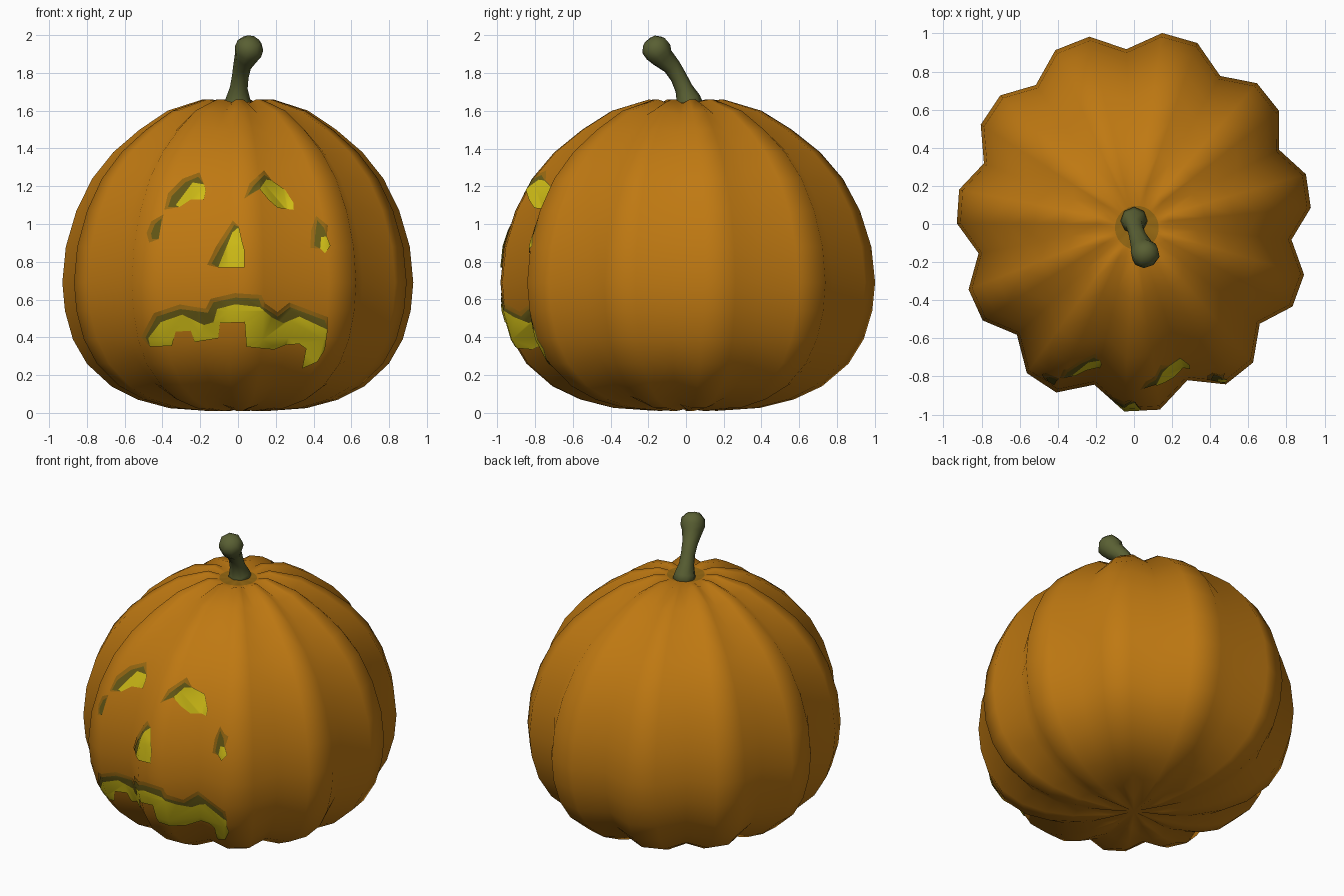
import bpy, bmesh, math
from mathutils import Vector

if "Cube" in bpy.data.objects:
    bpy.data.objects.remove(bpy.data.objects["Cube"])


def material(name, rgb):
    m = bpy.data.materials.new(name)
    m.diffuse_color = (*rgb, 1)
    m.use_nodes = True
    m.node_tree.nodes["Principled BSDF"].inputs["Base Color"].default_value = m.diffuse_color
    return m


ORANGE = material("pumpkin orange", (0.52, 0.19, 0.006))
RIM = material("brown rim", (0.31, 0.14, 0.006))
OLIVE = material("dark olive", (0.13, 0.10, 0.008))
YELLOW = material("glow yellow", (0.62, 0.50, 0.008))
GREEN = material("stem green", (0.10, 0.115, 0.033))


def add_object(name, bm, *mats):
    bmesh.ops.recalc_face_normals(bm, faces=bm.faces)
    me = bpy.data.meshes.new(name)
    for f in bm.faces:
        f.smooth = True
    bm.to_mesh(me)
    bm.free()
    for m in mats:
        me.materials.append(m)
    ob = bpy.data.objects.new(name, me)
    bpy.context.collection.objects.link(ob)
    return ob


def loft(bm, rings, start, end):
    """Skin a list of point rings and close both ends to a point."""
    vr = [[bm.verts.new(p) for p in r] for r in rings]
    n = len(vr[0])
    a, b = bm.verts.new(start), bm.verts.new(end)
    for i in range(n):
        j = (i + 1) % n
        for lo, hi in zip(vr, vr[1:]):
            bm.faces.new((lo[i], lo[j], hi[j], hi[i]))
        bm.faces.new((a, vr[0][j], vr[0][i]))
        bm.faces.new((b, vr[-1][i], vr[-1][j]))


# ---- body: 11 lobes, three segments each
LOBES = 11
MID = 0.75
PROFILE = [(0.17, 0.01), (0.39, 0.025), (0.57, 0.07), (0.72, 0.14), (0.86, 0.26),
           (0.94, 0.39), (0.985, 0.54), (1.0, 0.69), (0.98, 0.88), (0.92, 1.07),
           (0.83, 1.24), (0.71, 1.38), (0.56, 1.5), (0.40, 1.6), (0.2, 1.66)]


def body_ring(scale, z):
    pts = []
    for k in range(LOBES * 3):
        t = math.radians(92.5) + 2 * math.pi * k / (LOBES * 3)
        r = 0.965 + 0.015 * math.sin(t) - 0.035 * math.cos(2 * t)
        zz = z
        if k % 3 == 0:                      # valley between lobes
            r *= 0.895 + 0.01 * math.sin(t)
            zz = MID + (z - MID) * 0.975
        pts.append((r * scale * math.cos(t), r * scale * math.sin(t), zz))
    return pts


def build_body():
    bm = bmesh.new()
    rings = [body_ring(*p) for p in PROFILE]
    collar = [(0.015 + 0.115 * math.cos(t), -0.02 + 0.115 * math.sin(t), 1.645)
              for t in (math.radians(92.5) + 2 * math.pi * k / 33 for k in range(33))]
    loft(bm, rings + [collar], (0, 0, 0.02), (0, 0, 1.635))
    bmesh.ops.triangulate(bm, faces=bm.faces)
    for f in bm.faces:                      # brown patch round the stem
        c = f.calc_center_median()
        f.material_index = int(c.z > 1 and c.xy.length < 0.115)
    return bm


body = add_object("pumpkin_body", build_body(), ORANGE, RIM)

# ---- stem: bent tube with a knob at the end
STEM = [((0.0, 0.02, 1.61), 0.08), ((0.0, 0.012, 1.665), 0.064), ((0.004, -0.012, 1.72), 0.047),
        ((0.012, -0.04, 1.78), 0.044), ((0.022, -0.075, 1.835), 0.048),
        ((0.042, -0.125, 1.882), 0.062), ((0.053, -0.146, 1.912), 0.075),
        ((0.066, -0.172, 1.946), 0.073), ((0.076, -0.19, 1.97), 0.045)]
path = [Vector(p) for p, r in STEM]
rings = []
for i, (p, r) in enumerate(STEM):
    d = (path[min(i + 1, len(path) - 1)] - path[max(i - 1, 0)]).normalized()
    u = Vector((0, 1, 0)).cross(d).normalized()
    v = d.cross(u)
    rings.append([path[i] + r * (u * math.cos(a) + v * math.sin(a))
                  for a in (2 * math.pi * k / 8 for k in range(8))])
bm = bmesh.new()
loft(bm, rings, path[0], (0.079, -0.196, 1.978))
add_object("stem", bm, GREEN)


# ---- painted face: thin skins cut from a slightly larger body
def skin(name, outline, grow, mat):
    bm = bmesh.new()
    face = bm.faces.new([bm.verts.new((x, -1.5, z)) for x, z in outline])
    ext = bmesh.ops.extrude_face_region(bm, geom=[face], use_keep_orig=True)
    for v in ext["geom"]:
        if isinstance(v, bmesh.types.BMVert):
            v.co.y = -0.3
    cutter = add_object("cutter", bm)
    cutter.hide_render = True

    bm = build_body()
    for v in bm.verts:
        v.co = Vector((0, 0, MID)) + (v.co - Vector((0, 0, MID))) * grow
    ob = add_object(name, bm)
    mod = ob.modifiers.new("cut", "BOOLEAN")
    mod.operation, mod.solver, mod.object = "INTERSECT", "EXACT", cutter
    me = bpy.data.meshes.new_from_object(
        ob.evaluated_get(bpy.context.evaluated_depsgraph_get()))
    ob.modifiers.clear()
    bm = bmesh.new()
    bm.from_mesh(me)
    bm.normal_update()
    bmesh.ops.delete(bm, geom=[f for f in bm.faces if f.normal.y > -0.12], context="FACES")
    for f in bm.faces:
        f.material_index = 0
        f.smooth = True
    bm.to_mesh(me)
    bm.free()
    me.materials.clear()
    me.materials.append(mat)
    ob.data = me
    bpy.data.objects.remove(cutter)


def pushed(shared, extra, d):
    """Outline with only the shaded-side points moved outward."""
    pts = [Vector(p) for p in shared + extra]
    n = len(pts)
    out = pts[:len(shared)]
    for i in range(len(shared), n):
        e = (pts[(i + 1) % n] - pts[i]).normalized() + (pts[i] - pts[i - 1]).normalized()
        e.normalize()
        out.append(pts[i] + d * Vector((-e.y, e.x)))   # outlines run clockwise
    return out


def feature(name, shared, dark, glow):
    skin(name + "_rim", pushed(shared, dark, 0.024), 1.003, RIM)
    skin(name + "_shade", shared + dark, 1.006, OLIVE)
    if glow:
        skin(name + "_glow", shared + glow, 1.009, YELLOW)


feature("left_eye",
        [(-.18, 1.21), (-.17, 1.18), (-.18, 1.13), (-.25, 1.13), (-.31, 1.09)],
        [(-.37, 1.09), (-.35, 1.15), (-.28, 1.22), (-.21, 1.25)],
        [(-.33, 1.10), (-.24, 1.22)])
feature("left_mark",
        [(-.41, .98), (-.42, .92)],
        [(-.455, .92), (-.46, .95), (-.44, 1.0), (-.405, 1.03)], None)
feature("right_eye",
        [(.18, 1.23), (.25, 1.18), (.295, 1.11), (.295, 1.075), (.21, 1.085),
         (.16, 1.13), (.115, 1.185)],
        [(.05, 1.15), (.08, 1.20), (.14, 1.26)],
        [(.15, 1.235)])
feature("right_mark",
        [(.47, .935), (.49, .885), (.46, .845), (.435, .87)],
        [(.405, .885), (.41, .96), (.42, 1.02), (.455, .98)],
        [(.44, .93)])
feature("nose",
        [(.005, .985), (.02, .915), (.035, .86), (.035, .77), (-.105, .77)],
        [(-.14, .79), (-.095, .87), (-.02, .995)],
        [(-.085, .82), (-.03, .955)])
feature("mouth",
        [(.475, .44), (.46, .335), (.42, .27), (.34, .235), (.36, .34), (.325, .365),
         (.255, .36), (.19, .335), (.045, .35), (.035, .48), (-.095, .475), (-.105, .395),
         (-.23, .375), (-.25, .435), (-.33, .43), (-.35, .355), (-.465, .35)],
        [(-.49, .40), (-.43, .51), (-.305, .55), (-.16, .53), (-.13, .585), (-.015, .61),
         (.11, .605), (.125, .565), (.21, .51), (.275, .56), (.46, .49)],
        [(-.475, .395), (-.41, .48), (-.295, .52), (-.18, .465), (-.13, .48), (-.11, .55),
         (-.015, .575), (.115, .56), (.18, .505), (.24, .475), (.325, .51)])
